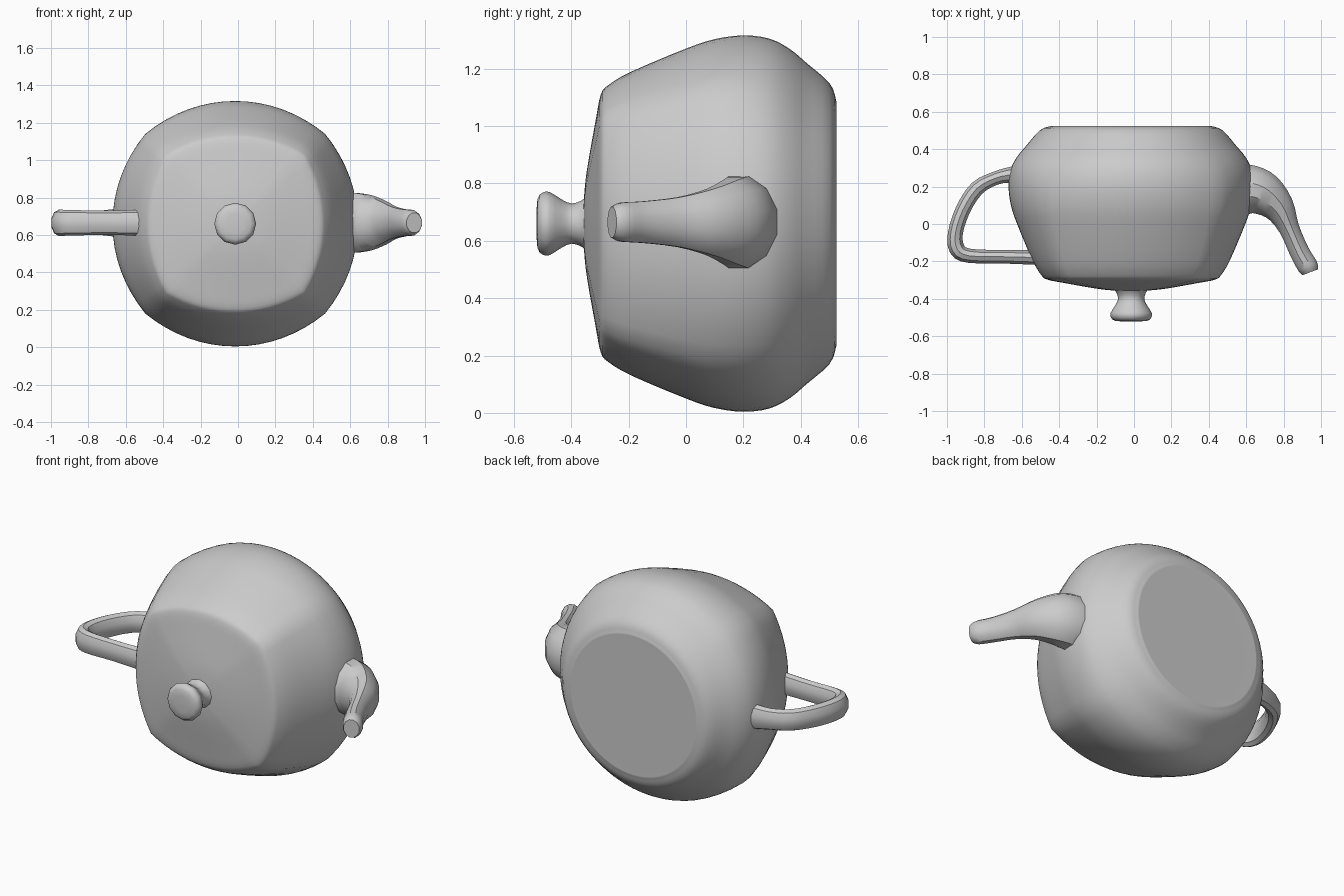
import bpy, bmesh
from math import sin, cos, pi, radians
from mathutils import Vector

cube = bpy.data.objects.get("Cube")
if cube:
    bpy.data.objects.remove(cube, do_unlink=True)

AXIS_X, AXIS_Z = -0.015, 0.66   # the pot lies on its side, its axis along y


def smooth_path(points, steps):
    """Catmull-Rom interpolation through points of any dimension."""
    pts = [Vector(p) for p in points]
    pts = [pts[0] * 2 - pts[1]] + pts + [pts[-1] * 2 - pts[-2]]
    out = []
    for a, b, c, d in zip(pts, pts[1:], pts[2:], pts[3:]):
        for i in range(steps):
            t = i / steps
            out.append((b * 2 + (c - a) * t + (a * 2 - b * 5 + c * 4 - d) * t**2
                        + (b * 3 - a - c * 3 + d) * t**3) / 2)
    return out + [pts[-2]]


def loft(name, rings, angle):
    """Skin a stack of equal rings and cap both ends."""
    bm = bmesh.new()
    loops = [[bm.verts.new(co) for co in ring] for ring in rings]
    n = len(loops[0])
    for low, high in zip(loops, loops[1:]):
        for i in range(n):
            j = (i + 1) % n
            bm.faces.new((low[i], low[j], high[j], high[i]))
    bm.faces.new(loops[0])
    bm.faces.new(loops[-1])
    bmesh.ops.recalc_face_normals(bm, faces=bm.faces)
    mesh = bpy.data.meshes.new(name)
    bm.to_mesh(mesh)
    bm.free()
    obj = bpy.data.objects.new(name, mesh)
    bpy.context.collection.objects.link(obj)
    bpy.ops.object.select_all(action='DESELECT')
    obj.select_set(True)
    bpy.context.view_layer.objects.active = obj
    bpy.ops.object.shade_smooth_by_angle(angle=radians(angle))
    return obj


def turned(name, profile, sides, steps, squareness, angle):
    """Rings around the y axis from (radius, y), with raised diagonal corners."""
    rings = []
    for r, y in smooth_path(profile, steps):
        ring = []
        for i in range(sides):
            a = 2 * pi * i / sides
            off = abs(a % (pi / 2) - pi / 4) / (pi / 4)
            rr = r * (1 + squareness(y) * (1 - off) ** 2)
            ring.append((AXIS_X + rr * cos(a), y, AXIS_Z + rr * sin(a)))
        rings.append(ring)
    return loft(name, rings, angle)


def swept(name, stations, sides, steps, angle):
    """Elliptical tube from (x, y, half width in plan, half height in z)."""
    path = smooth_path(stations, steps)
    rings = []
    for k, (x, y, w, h) in enumerate(path):
        ahead, behind = path[min(k + 1, len(path) - 1)], path[max(k - 1, 0)]
        tangent = Vector((ahead[0] - behind[0], ahead[1] - behind[1], 0)).normalized()
        side = Vector((-tangent.y, tangent.x, 0))
        ring = []
        for i in range(sides):
            a = 2 * pi * (i + 0.5) / sides
            ring.append(Vector((x, y, AXIS_Z + 0.005 + h * sin(a))) + side * w * cos(a))
        rings.append(ring)
    return loft(name, rings, angle)


# Body: squarish lid end at the front, round flat base at the back
turned("pot_body",
       [(0.01, -0.36), (0.1, -0.355), (0.19, -0.345), (0.36, -0.315), (0.45, -0.297),
        (0.483, -0.27), (0.53, -0.19), (0.61, 0), (0.643, 0.1), (0.656, 0.2),
        (0.645, 0.29), (0.61, 0.36), (0.56, 0.42), (0.49, 0.5), (0.43, 0.523),
        (0.38, 0.525), (0.01, 0.525)],
       64, 3, lambda y: 0.11 * max(0, min(1, (0.42 - y) / 0.72)), 40)

# Lid knob: flared stem and rounded cap
turned("lid_knob",
       [(0.1, -0.34), (0.08, -0.365), (0.07, -0.4), (0.085, -0.435), (0.11, -0.475),
        (0.108, -0.5), (0.085, -0.518), (0.01, -0.522)],
       12, 2, lambda y: 0, 35)

# Handle: flattened loop on the right side
swept("handle",
      [(-0.56, 0.28, 0.05, 0.08), (-0.65, 0.265, 0.045, 0.075), (-0.74, 0.245, 0.038, 0.065),
       (-0.84, 0.19, 0.042, 0.065), (-0.915, 0.075, 0.042, 0.068), (-0.955, -0.05, 0.042, 0.07),
       (-0.945, -0.135, 0.045, 0.07), (-0.88, -0.17, 0.04, 0.068), (-0.7, -0.175, 0.038, 0.065),
       (-0.48, -0.18, 0.042, 0.07)],
      10, 3, 35)

# Spout: wide root on the left side, narrowing to a blunt tip
swept("spout",
      [(0.54, 0.19, 0.14, 0.165), (0.63, 0.182, 0.135, 0.165), (0.7, 0.155, 0.12, 0.152),
       (0.775, 0.085, 0.088, 0.12), (0.83, -0.025, 0.057, 0.09), (0.885, -0.15, 0.055, 0.075),
       (0.928, -0.225, 0.057, 0.07), (0.942, -0.258, 0.045, 0.055)],
      12, 3, 35)
